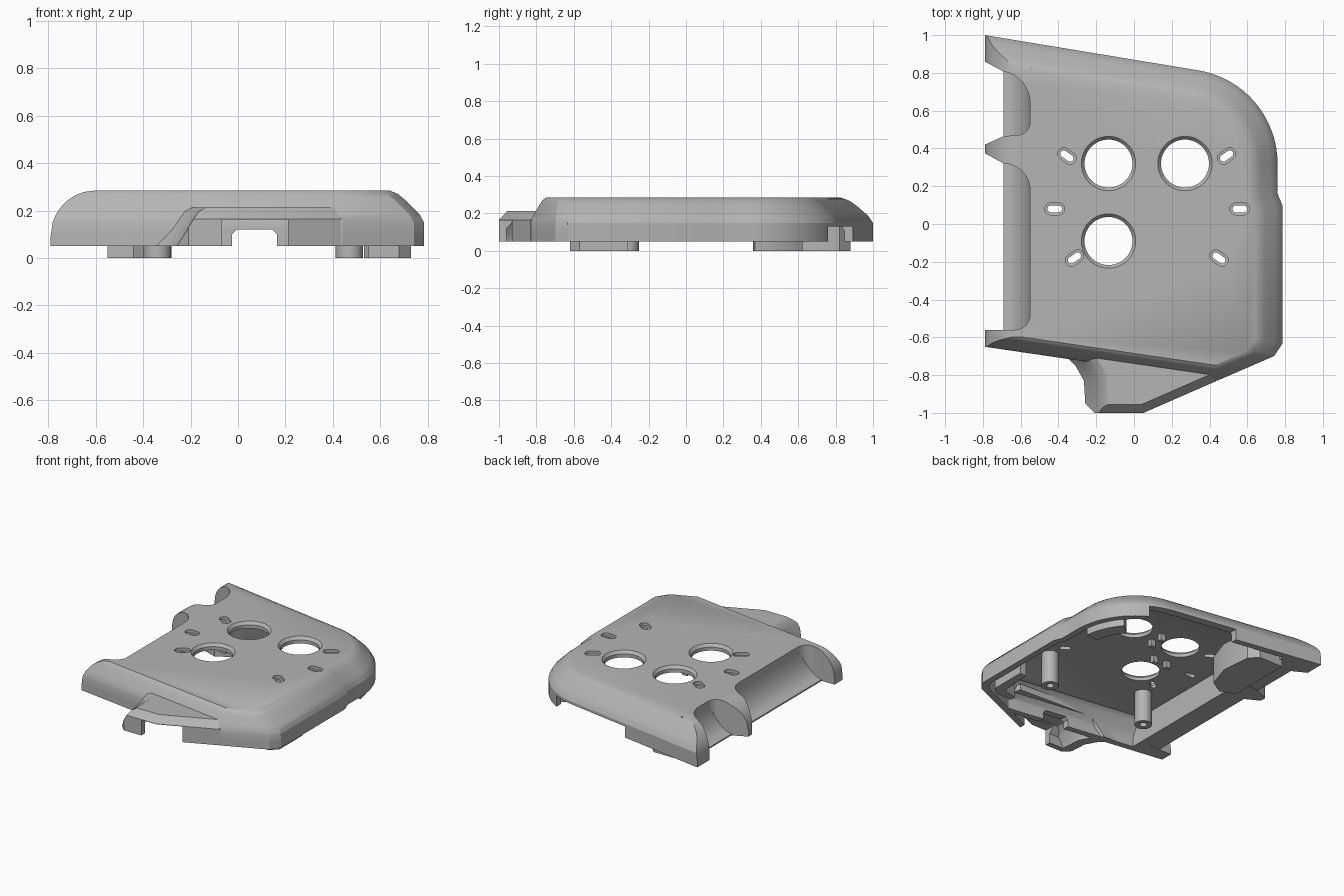
import bpy, bmesh, math
from mathutils import Vector

cube = bpy.data.objects.get("Cube")
if cube:
    bpy.data.objects.remove(cube)

grey = bpy.data.materials.new("plain grey")
grey.use_nodes = True
grey.diffuse_color = (0.46, 0.46, 0.46, 1)
grey.node_tree.nodes["Principled BSDF"].inputs["Base Color"].default_value = (0.46, 0.46, 0.46, 1)


def loft(name, rings):
    """Closed solid through rings of equal point count."""
    bm = bmesh.new()
    loops = [[bm.verts.new(p) for p in ring] for ring in rings]
    n = len(loops[0])
    for a, b in zip(loops, loops[1:]):
        for i in range(n):
            j = (i + 1) % n
            bm.faces.new((a[i], a[j], b[j], b[i]))
    bm.faces.new(loops[0][::-1])
    bm.faces.new(loops[-1])
    bmesh.ops.recalc_face_normals(bm, faces=bm.faces)
    mesh = bpy.data.meshes.new(name)
    bm.to_mesh(mesh)
    bm.free()
    obj = bpy.data.objects.new(name, mesh)
    bpy.context.collection.objects.link(obj)
    mesh.materials.append(grey)
    return obj


def prism(name, plan, z0, z1):
    return loft(name, [[(x, y, z) for x, y in plan] for z in (z0, z1)])


def box(name, x0, x1, y0, y1, z0, z1):
    return prism(name, [(x0, y0), (x1, y0), (x1, y1), (x0, y1)], z0, z1)


def arc(x, y, r, start, end, n):
    angles = [math.radians(start + (end - start) * i / n) for i in range(n + 1)]
    return [(x + r * math.cos(a), y + r * math.sin(a)) for a in angles]


def disc(x, y, r, n=48):
    return arc(x, y, r, 0, 360, n)[:-1]


def capsule(x, y, deg, half, r):
    dx, dy = half * math.cos(math.radians(deg)), half * math.sin(math.radians(deg))
    return arc(x + dx, y + dy, r, deg - 90, deg + 90, 8) + arc(x - dx, y - dy, r, deg + 90, deg + 270, 8)


def inset(plan, dists, z):
    """Move each edge of a plan inward by its own distance."""
    n = len(plan)
    lines = []
    for i in range(n):
        p, q = Vector(plan[i]), Vector(plan[(i + 1) % n])
        d = (q - p).normalized()
        lines.append((p + Vector((-d.y, d.x)) * dists[i], d))
    ring = []
    for i in range(n):
        (p, d), (q, e) = lines[i - 1], lines[i]
        det = d.x * e.y - d.y * e.x
        w = q - p
        v = p + d * ((w.x * e.y - w.y * e.x) / det) if abs(det) > 1e-5 else q
        ring.append((v.x, v.y, z))
    return ring


def curve(profile, z):
    """Inset distance at height z on a list of (distance, height)."""
    for (d0, z0), (d1, z1) in zip(profile, profile[1:]):
        if z <= z1:
            return d0 + (d1 - d0) * max(0, z - z0) / (z1 - z0)
    return profile[-1][0]


def cut(target, *cutters):
    bpy.context.view_layer.objects.active = target
    for c in cutters:
        m = target.modifiers.new("cut", "BOOLEAN")
        m.operation, m.solver, m.object = "DIFFERENCE", "EXACT", c
        bpy.ops.object.modifier_apply(modifier=m.name)
        bpy.data.objects.remove(c)


# Main shell outline, counter-clockwise from the front of the -x side
outline = [(-0.79, -0.65), (0.44, -0.83), (0.742, -0.699), (0.785, -0.634), (0.785, 0.10),
           (0.76, 0.16)] + arc(0.26, 0.32, 0.5, 0, 80.7, 16) + [(-0.79, 1.0)]
edge = [(0, 0.05), (0, 0.15), (0.02, 0.185), (0.08, 0.245), (0.11, 0.27), (0.145, 0.285)]
LEVELS = [0.05, 0.095, 0.15, 0.168, 0.185, 0.205, 0.225, 0.245, 0.26, 0.27, 0.279, 0.285]


def shell_dists(z, wall=0.0):
    d = curve(edge, z)
    h = max(0.0, z - 0.095)
    side = 0.19 - math.sqrt(max(0, 0.19 ** 2 - h * h))
    out = [d + wall] * len(outline)
    out[0] = out[1] = 0.55 * d + wall
    out[2] = 0.93 * d + 1.19 * wall
    out[-1] = 0.26 if wall else side
    return out


shell = loft("main_shell", [inset(outline, shell_dists(z), z) for z in LEVELS])
WALL = 0.045
cavity = loft("shell_cavity", [inset(outline, shell_dists(0, WALL), -0.1)] +
              [inset(outline, shell_dists(z, WALL), z - WALL) for z in LEVELS[2:]])
cut(shell, cavity)

# Grip notches on the -x side
front_notch = [(-0.9, -0.56), (-0.69, -0.56)] + arc(-0.63, -0.48, 0.08, -90, 0, 6) + \
    arc(-0.69, 0.18, 0.14, 0, 90, 8) + [(-0.79, 0.375), (-0.9, 0.375)]
back_notch = [(-0.9, 0.42), (-0.79, 0.42), (-0.69, 0.465)] + arc(-0.62, 0.54, 0.07, -80, 0, 6) + \
    arc(-0.72, 0.64, 0.17, 0, 80, 8) + [(-0.79, 0.86), (-0.9, 0.9)]
cut(shell, prism("notch_a", front_notch, -0.1, 0.4), prism("notch_b", back_notch, -0.1, 0.4))

# Cable openings in the back and front walls
cut(shell, box("back_opening", -0.14, 0.5, 0.68, 1.1, -0.1, 0.13))
tunnel = [(-0.025, 0), (0.165, 0), (0.165, 0.1), (0.145, 0.12), (-0.005, 0.12), (-0.025, 0.1)]
cut(shell, loft("front_opening", [[(x, y, z) for x, z in tunnel] for y in (-0.95, -0.6)]))

# Chamfered round holes and slots in the top
for x, y in ((-0.135, 0.32), (0.27, 0.32), (-0.135, -0.09)):
    rings = [(0.1, 0.127), (0.265, 0.127), (0.285, 0.144), (0.3, 0.144)]
    cut(shell, loft("hole", [[(px, py, z) for px, py in disc(x, y, r)] for z, r in rings]))
for x, y, deg in ((-0.355, 0.36, -35), (0.49, 0.36, 35), (-0.42, 0.08, 0),
                  (0.56, 0.08, 0), (-0.315, -0.18, 35), (0.45, -0.18, -35)):
    rings = [(0.1, 0.018), (0.262, 0.018), (0.264, 0.032), (0.3, 0.032)]
    cut(shell, loft("slot", [[(px, py, z) for px, py in capsule(x, y, deg, 0.021, r)]
                             for z, r in rings]))

# Scooped wall behind the notches
scoop = [(-0.54, 0.284), (-0.55, 0.284)]
for i in range(1, 10):
    t = math.radians(10 * i)
    scoop.append((-0.69 + 0.14 * math.cos(t), 0.284 - 0.223 * math.sin(t)))
scoop += [(-0.69, 0.051), (-0.54, 0.051)]
grip = loft("grip_scoop", [[(x, y, z) for x, z in scoop] for y in (-0.57, 0.83)])

# Hooded lip at the front
lip_plan = [(-0.255, -1.0), (0.05, -1.0), (0.435, -0.832), (0.40, -0.70),
            (-0.40, -0.66), (-0.31, -0.75), (-0.265, -0.83)]
lip_edge = [(0, 0.05), (0, 0.165), (0.045, 0.213)]
lip_side = [(0, 0.05), (0.03, 0.1), (0.06, 0.155), (0.09, 0.195), (0.12, 0.213)]


def lip_ring(z, height, wall=0.0):
    e, s = curve(lip_edge, z) + wall, curve(lip_side, z) + wall
    return inset(lip_plan, [e, e, 0, -wall / 2, s, s, s], height)


lip_levels = [0.05, 0.1, 0.13, 0.165, 0.195, 0.213]
lip = loft("front_lip", [lip_ring(z, z) for z in lip_levels])
cut(lip, loft("lip_cavity", [lip_ring(0, -0.1, 0.04)] +
              [lip_ring(z, z - 0.045, 0.04) for z in lip_levels[1:]]))
cut(lip, box("lip_opening", -0.07, 0.21, -1.1, -0.82, -0.1, 0.162),
    prism("lip_corner", [(-0.4, -1.1), (-0.105, -1.1), (-0.29, -0.92), (-0.4, -0.92)], -0.1, 0.4))

# Screw posts and feet underneath
parts = [shell, grip, lip]
for side, x in (("right", -0.34), ("left", 0.47)):
    post = prism(side + "_screw_post", disc(x, -0.31, 0.058, 32), 0, 0.26)
    cut(post, prism("bore", disc(x, -0.31, 0.025, 24), -0.1, 0.1))
    parts.append(post)
parts.append(prism("back_left_foot", arc(0.26, 0.32, 0.46, 6, 41, 8) + arc(0.26, 0.32, 0.36, 41, 6, 8), 0, 0.2))
parts.append(prism("back_right_foot", [(-0.55, 0.40), (-0.44, 0.36), (-0.34, 0.42), (-0.28, 0.6),
                                       (-0.3, 0.82), (-0.36, 0.88), (-0.55, 0.88)], 0, 0.2))
parts.append(prism("front_left_foot", [(0.55, -0.62), (0.68, -0.62), (0.73, -0.57), (0.73, -0.31),
                                       (0.68, -0.31), (0.66, -0.55), (0.55, -0.58)], 0, 0.19))

# Small clips between the holes
for i, (x, y) in enumerate(((0.07, 0.27), (0.07, 0.37), (-0.19, 0.115), (-0.08, 0.115))):
    parts.append(box("clip_%d" % (i + 1), x - 0.02, x + 0.02, y - 0.015, y + 0.015, 0.19, 0.25))

# Smooth shading with crisp edges
bpy.ops.object.select_all(action="DESELECT")
for p in parts:
    p.select_set(True)
bpy.context.view_layer.objects.active = shell
bpy.ops.object.shade_smooth_by_angle(angle=math.radians(28))
